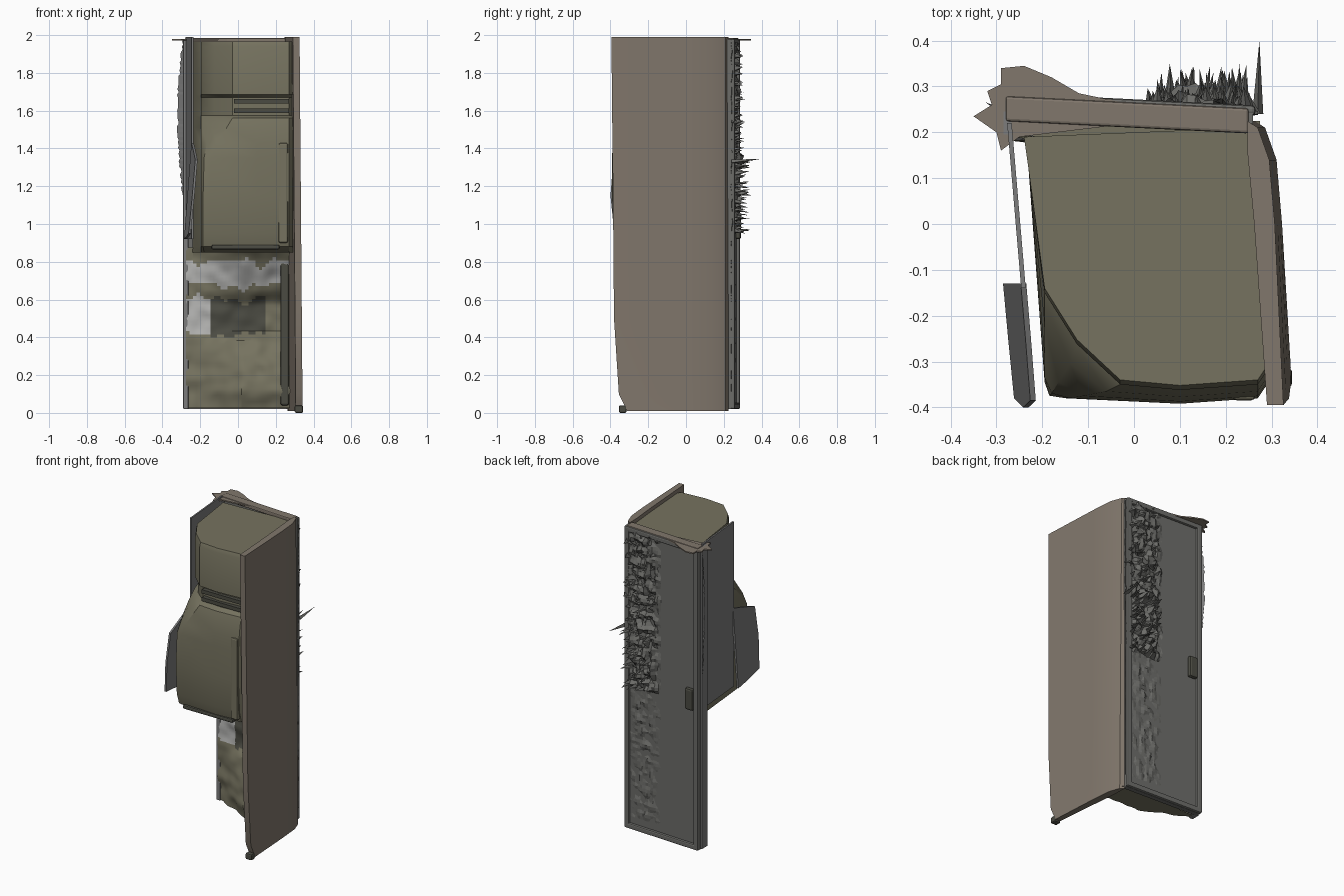
import bpy, bmesh, math, random
from mathutils import Vector, noise

if "Cube" in bpy.data.objects:
    bpy.data.objects.remove(bpy.data.objects["Cube"])
random.seed(4)

def mat(name, c):
    m = bpy.data.materials.new(name)
    m.diffuse_color = (*c, 1)
    m.use_nodes = True
    m.node_tree.nodes["Principled BSDF"].inputs["Base Color"].default_value = m.diffuse_color
    return m

OLIVE = mat("olive", (0.18, 0.17, 0.115))
TAN = mat("tan", (0.22, 0.185, 0.15))
DARK = mat("dark", (0.07, 0.07, 0.055))
GREY = mat("grey", (0.2, 0.2, 0.2))
PALE = mat("pale", (0.45, 0.45, 0.44))
BACK = mat("back_grey", (0.15, 0.15, 0.14))

def finish(name, bm, *mats):
    bmesh.ops.recalc_face_normals(bm, faces=bm.faces)
    me = bpy.data.meshes.new(name)
    bm.to_mesh(me)
    bm.free()
    ob = bpy.data.objects.new(name, me)
    bpy.context.collection.objects.link(ob)
    for m in mats:
        me.materials.append(m)
    return ob

def loft(name, rings, m):
    bm = bmesh.new()
    vs = [[bm.verts.new(p) for p in r] for r in rings]
    n = len(vs[0])
    for a, b in zip(vs, vs[1:]):
        for i in range(n):
            bm.faces.new((a[i], a[(i + 1) % n], b[(i + 1) % n], b[i]))
    bm.faces.new(vs[0])
    bm.faces.new(vs[-1])
    return finish(name, bm, m)

def box(name, x0, x1, y0, y1, z0, z1, m, bevel=0.0, skew=0.0):
    """Box whose y shifts with x by the skew factor."""
    ring = lambda z: [(x, y + skew * x, z) for x, y in ((x0, y0), (x1, y0), (x1, y1), (x0, y1))]
    ob = loft(name, [ring(z0), ring(z1)], m)
    if bevel:
        b = ob.modifiers.new("bevel", 'BEVEL')
        b.width, b.segments = bevel, 2
    return ob

def plate(name, outline, xfun, thick, m):
    """Upright side sheet from a (y, z) outline; xfun gives its slanted x."""
    return loft(name, [[(xfun(y, z) + t, y, z) for y, z in outline] for t in (0, thick)], m)

# Main body: stacked cross-sections (z, front y, corner cut x, corner cut y)
sections = [(0.85, -0.29, -0.14, -0.25), (0.88, -0.35, -0.15, -0.31), (0.95, -0.37, -0.15, -0.335),
            (1.15, -0.38, -0.15, -0.345), (1.35, -0.38, -0.14, -0.335), (1.43, -0.375, -0.11, -0.29),
            (1.51, -0.365, -0.06, -0.22), (1.56, -0.35, -0.03, -0.16), (1.575, -0.315, -0.03, -0.13),
            (1.67, -0.315, -0.03, -0.13), (1.685, -0.35, -0.03, -0.15), (1.94, -0.35, -0.03, -0.15),
            (1.965, -0.34, -0.03, -0.14)]
rings = []
for z, yf, cx, cy in sections:
    mx, my = (cx - 0.195) / 2 - 0.012, (yf + cy) / 2 - 0.012
    rings.append([(0.25, 0.21, z), (0.29, yf + 0.03, z), (0.27, yf, z), (0.1, yf - 0.012, z),
                  (cx, yf, z), (mx, my, z), (-0.195, cy, z), (-0.23, 0.12, z), (-0.24, 0.19, z)])
loft("main_body", rings, OLIVE)

# Rails across the recessed slot and ridges framing the front
for z in (1.60, 1.65):
    box("slot_rail", -0.02, 0.27, -0.345, -0.30, z - 0.012, z + 0.012, DARK)
box("front_right_ridge", 0.215, 0.265, -0.385, -0.35, 0.90, 1.43, OLIVE, 0.01)
box("front_lower_lip", -0.14, 0.22, -0.37, -0.33, 0.865, 0.89, DARK, 0.008)

# Full height right side panel, wider apart at the front, lower front corner worn away
plan = [(0.255, 0.225), (0.278, 0.21), (0.303, 0.14), (0.315, 0.0), (0.334, -0.395),
        (0.298, -0.395), (0.27, 0.0), (0.256, 0.15)]
rings = []
for z, front in ((0.01, 0.79), (0.10, 0.9), (0.5, 0.965), (1.2, 0.98), (1.99, 1.0)):
    rings.append([(x + 0.008 * (1 - z), y * (front if y < -0.2 else 1), z) for x, y in plan])
loft("right_side_panel", rings, TAN)
box("right_foot_flange", 0.30, 0.345, -0.355, -0.315, 0.0, 0.04, DARK, 0.008)

# Stepped left side panel with a front wing flaring out at its base
lx = lambda y, z: -0.275 + (0.2 - y) * 0.085
wx = lambda y, z: lx(y, z) - max(0, 1.35 - z) * 0.09
plate("left_side_panel", [(0.22, 0.92), (-0.10, 0.92), (-0.14, 0.92), (-0.14, 1.99), (0.22, 1.99)],
      lx, 0.01, GREY)
plate("left_front_wing", [(-0.13, 0.92), (-0.25, 0.93), (-0.38, 0.95), (-0.40, 1.15), (-0.385, 1.34),
                          (-0.25, 1.39), (-0.13, 1.43)], wx, 0.012, GREY)
box("left_corner_post", -0.29, -0.262, 0.19, 0.25, 0.02, 1.98, GREY, 0.005)

# Back door, slightly skewed, with a raised border and a lock housing
SK = -0.05
box("back_panel", -0.28, 0.26, 0.225, 0.255, 0.02, 1.98, BACK, 0, SK)
for x in (-0.285, 0.23):
    box("back_border_side", x, x + 0.035, 0.25, 0.272, 0.02, 1.98, BACK, 0.008, SK)
for z in (0.02, 1.945):
    box("back_border_end", -0.285, 0.265, 0.25, 0.272, z, z + 0.035, BACK, 0.008, SK)
box("back_lock", -0.25, -0.19, 0.25, 0.28, 0.92, 1.06, DARK, 0.012, SK)
box("top_rear_rim", -0.28, 0.25, 0.21, 0.265, 1.96, 1.985, TAN, 0.006, SK)

# Ragged sheet spreading from the top rear left corner
ragged = [(-0.35, 0.235), (-0.31, 0.26), (-0.32, 0.29), (-0.29, 0.305), (-0.29, 0.34), (-0.24, 0.345),
          (-0.18, 0.32), (-0.12, 0.285), (0.0, 0.26), (0.0, 0.22), (-0.25, 0.19), (-0.29, 0.16), (-0.3, 0.2)]
loft("top_ragged_sheet", [[(x, y, z) for x, y in ragged] for z in (1.972, 1.98)], TAN)

# Lower interior: rough recessed surface behind the missing front
def depth(x, z):
    stops = [(0.02, 0.06), (0.12, 0.03), (0.26, 0.05), (0.38, 0.10), (0.43, 0.17),
             (0.58, 0.17), (0.64, 0.11), (0.75, 0.06), (0.88, -0.03)]
    for (a, ya), (b, yb) in zip(stops, stops[1:]):
        if z <= b:
            break
    y = ya + (yb - ya) * (z - a) / (b - a)
    edge = min(1, max(0, 0.02 - x) / 0.26)
    return y + (0.19 - y) * edge + 0.015 * noise.noise((x * 14, 3, z * 14))

bm = bmesh.new()
NX, NZ = 30, 50
grid = []
for j in range(NZ + 1):
    z = 0.025 + 0.85 * j / NZ
    xs = [-0.275 + 0.55 * i / NX for i in range(NX + 1)]
    grid.append([bm.verts.new((x, depth(x, z), z)) for x in xs])
for j in range(NZ):
    for i in range(NX):
        f = bm.faces.new((grid[j][i], grid[j][i + 1], grid[j + 1][i + 1], grid[j + 1][i]))
        c = f.calc_center_median()
        w = c.z + 0.07 * noise.noise((c.x * 12, 0, c.z * 5))
        if 0.66 < w < 0.8 or (c.x < -0.14 and 0.42 < w < 0.6):
            f.material_index = 1
        elif 0.42 < w < 0.6 and c.x < 0.15:
            f.material_index = 2
floor = [bm.verts.new((v.co.x, 0.225, v.co.z)) for v in grid[0]]
for i in range(NX):
    bm.faces.new((grid[0][i], grid[0][i + 1], floor[i + 1], floor[i]))
finish("lower_interior", bm, OLIVE, PALE, DARK)
box("lower_right_post", 0.225, 0.27, 0.03, 0.22, 0.04, 0.86, DARK, 0.01)

# Crusty growth on the back: bumpy sheet plus shards
bm = bmesh.new()
rows = []
for j in range(91):
    z = 0.1 + 1.86 * j / 90
    row = []
    for i in range(15):
        x = 0.0 + 0.27 * i / 14
        amp = (0.055 if 0.95 < z < 1.4 else 0.04 if z > 0.95 else 0.015) * math.sin(math.pi * (i + 1) / 16)
        h = amp * (0.4 + noise.noise((x * 25, 7, z * 18)) + random.uniform(-0.3, 0.3))
        row.append(bm.verts.new((x, 0.252 + SK * x + h, z)))
    rows.append(row)
for a, b in zip(rows, rows[1:]):
    for i in range(14):
        bm.faces.new((a[i], a[i + 1], b[i + 1], b[i]))

def shard(x, z, length, w):
    h = random.uniform(0.6, 1.2) * w
    tip = bm.verts.new((x + random.uniform(-0.02, 0.02), 0.25 + length, z + random.uniform(-0.02, 0.02)))
    v = [bm.verts.new(q) for q in ((x - w, 0.24, z - h), (x + w, 0.24, z - h * 0.5), (x, 0.24, z + h))]
    for i in range(3):
        bm.faces.new((v[i], v[(i + 1) % 3], tip))
for k in range(150):
    z = random.uniform(0.95, 1.95)
    big = 0.10 if z < 1.35 else 0.065
    shard(random.uniform(0.04, 0.26), z, random.uniform(0.015, big), random.uniform(0.01, 0.022))
shard(0.27, 1.33, 0.15, 0.012)
finish("back_growth", bm, BACK)

# Torn edge along the left rear corner
bm = bmesh.new()
edge = []
for k in range(60):
    z = 1.15 + 0.83 * k / 59
    out = 0.03 * math.sin(math.pi * k / 59) + random.uniform(0, 0.012)
    edge.append((bm.verts.new((-0.275, 0.23, z)), bm.verts.new((-0.285 - out, 0.25 + out * 0.4, z))))
for (a, b), (c, d) in zip(edge, edge[1:]):
    bm.faces.new((a, b, d, c))
finish("left_torn_edge", bm, GREY)

# Soft shading with sharp creases
for ob in bpy.data.objects:
    ob.select_set(ob.name in ("main_body", "lower_interior", "right_side_panel"))
bpy.context.view_layer.objects.active = bpy.data.objects["main_body"]
bpy.ops.object.shade_smooth_by_angle(angle=math.radians(30))
